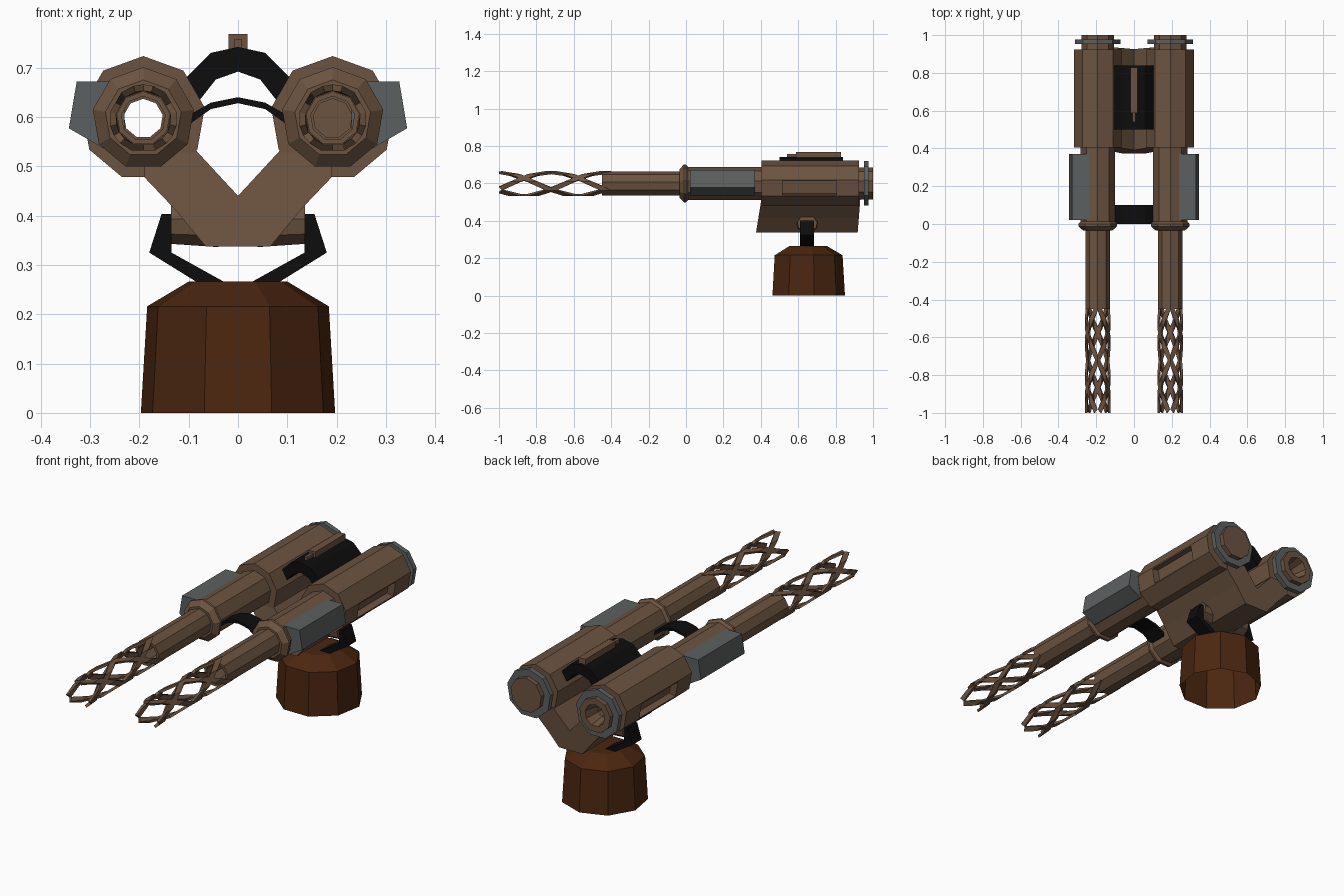
import bpy, bmesh, math

if "Cube" in bpy.data.objects:
    bpy.data.objects.remove(bpy.data.objects["Cube"])

SIDES = 9
CX, CZ = 0.192, 0.597          # barrel axis


def material(name, rgb):
    m = bpy.data.materials.new(name)
    m.diffuse_color = (*rgb, 1)
    m.use_nodes = True
    m.node_tree.nodes["Principled BSDF"].inputs["Base Color"].default_value = m.diffuse_color
    return m


BROWN = material("worn_brown", (0.150, 0.088, 0.052))
BASE = material("dark_rust_brown", (0.070, 0.019, 0.005))
GREY = material("gunmetal_grey", (0.105, 0.118, 0.115))
BLACK = material("black", (0.004, 0.004, 0.004))


def finish(name, bm, mat):
    bmesh.ops.recalc_face_normals(bm, faces=bm.faces)
    me = bpy.data.meshes.new(name)
    bm.to_mesh(me)
    bm.free()
    me.materials.append(mat)
    ob = bpy.data.objects.new(name, me)
    bpy.context.collection.objects.link(ob)
    return ob


def lathe(name, s, profile, mat, closed=True, slot=None):
    """Turn (radius, y) points round the barrel axis of side s."""
    bm = bmesh.new()
    rings = []
    for r, y in profile:
        ring = []
        for k in range(SIDES):
            a = math.tau * k / SIDES
            ring.append(bm.verts.new((s * (CX + r * math.sin(a)), y, CZ + r * math.cos(a))))
        rings.append(ring)
    n = len(rings)
    slot_face = None
    for i in range(n if closed else n - 1):
        a, b = rings[i], rings[(i + 1) % n]
        for k in range(SIDES):
            j = (k + 1) % SIDES
            f = bm.faces.new((a[k], a[j], b[j], b[k]))
            if slot == (i, k):
                slot_face = f
    if not closed:
        bm.faces.new(rings[0])
        bm.faces.new(rings[-1])
    if slot_face:
        bmesh.ops.recalc_face_normals(bm, faces=bm.faces)
        bmesh.ops.inset_individual(bm, faces=[slot_face], thickness=0.008)
        bmesh.ops.inset_individual(bm, faces=[slot_face], thickness=0.0005, depth=-0.035)
    return finish(name, bm, mat)


def prism(name, pts, y0, y1, mat, lean=None):
    """Extrude an xz outline along y; lean(y, z) may shift the ends."""
    bm = bmesh.new()
    ends = [[bm.verts.new((x, y + (lean(y, z) if lean else 0), z)) for x, z in pts] for y in (y0, y1)]
    bm.faces.new(ends[0])
    bm.faces.new(ends[1])
    for i in range(len(pts)):
        j = (i + 1) % len(pts)
        bm.faces.new((ends[0][i], ends[0][j], ends[1][j], ends[1][i]))
    return finish(name, bm, mat)


def lattice(name, s):
    """Crossing helical strips that form the open muzzle."""
    bm = bmesh.new()
    y0, step, half = -0.43, 0.097, 0.029
    for turn in (1, -1):
        for start in range(3):
            prev = None
            for i in range(7):
                a = math.tau * (start / 3 + turn * i / SIDES)
                y = y0 - step * i
                ring = []
                for r, dy in ((0.069, half), (0.069, -half), (0.056, -half), (0.056, half)):
                    yy = y + dy
                    aa = a
                    if yy < -1:       # trim the tips along the strip
                        aa = a + turn * (yy + 1) / step * math.tau / SIDES
                        yy = -1
                    ring.append(bm.verts.new((s * (CX + r * math.sin(aa)), yy, CZ + r * math.cos(aa))))
                if prev:
                    for k in range(4):
                        j = (k + 1) % 4
                        bm.faces.new((prev[k], prev[j], ring[j], ring[k]))
                else:
                    bm.faces.new(ring)
                prev = ring
            bm.faces.new(prev)
    return finish(name, bm, BROWN)


def mirrored(half):
    """Complete a left-right symmetric outline that starts and ends on x = 0."""
    return half + [(-x, z) for x, z in reversed(half) if x > 0]


# Twin guns
for s, side in ((1, "right"), (-1, "left")):
    lattice(side + "_lattice_muzzle", s)
    lathe(side + "_barrel", s, [(0.067, -0.45), (0.067, 0.0), (0.054, 0.0), (0.054, -0.45)], BROWN)
    lathe(side + "_barrel_sleeve", s, [(0.078, -0.035), (0.104, -0.012), (0.104, 0.0), (0.092, 0.012),
                                       (0.092, 0.41), (0.045, 0.41), (0.045, -0.035)], BROWN)
    lathe(side + "_receiver", s, [(0.1265, 0.405), (0.1265, 0.51), (0.1265, 0.81), (0.1265, 0.925),
                                  (0.04, 0.925), (0.04, 0.405)], BROWN, slot=(1, 2))
    if s > 0:      # this breech is shut
        lathe("right_breech_plug", s, [(0.087, 0.92), (0.087, 1.0)], BROWN, closed=False)
    else:          # this breech is open right through
        lathe("left_breech_tube", s, [(0.087, 0.92), (0.087, 1.0), (0.055, 1.0), (0.04, 0.92)], BROWN)
    lathe(side + "_breech_ring", s, [(0.122, 0.952), (0.122, 0.977), (0.08, 0.977), (0.08, 0.952)], GREY)
    prism(side + "_side_box", [(s * x, z) for x, z in
          ((0.23, 0.672), (0.327, 0.672), (0.343, 0.577), (0.27, 0.535), (0.23, 0.56))], 0.022, 0.37, GREY)

    # Yoke arm and trunnion
    prism(side + "_yoke_arm", [(s * x, z) for x, z in
          ((0.155, 0.403), (0.18, 0.325), (0.075, 0.26), (0.018, 0.26), (0.135, 0.325), (0.135, 0.403))],
          0.61, 0.685, BLACK)
    bm = bmesh.new()
    rings = []
    for x, r in ((0.04, 0.052), (0.136, 0.045)):
        rings.append([bm.verts.new((s * x, 0.648 + 1.2 * r * math.sin(math.tau * k / SIDES),
                                    0.385 + r * math.cos(math.tau * k / SIDES))) for k in range(SIDES)])
    for k in range(SIDES):
        j = (k + 1) % SIDES
        bm.faces.new((rings[0][k], rings[0][j], rings[1][j], rings[1][k]))
    bm.faces.new(rings[0])
    bm.faces.new(rings[1])
    finish(side + "_trunnion", bm, BROWN)

# V-shaped cradle, its ends leaning with height
prism("cradle", mirrored([(0, 0.44), (0.085, 0.532), (0.19, 0.53), (0.19, 0.478), (0.13, 0.415),
                          (0.065, 0.337)]), 0.375, 0.918, BROWN,
      lean=lambda y, z: 0.16 * (z - 0.34) if y < 0.6 else 0.08 * (z - 0.34))

# Bridges between the guns
prism("top_bridge", mirrored([(0, 0.742), (0.055, 0.73), (0.11, 0.675), (0.115, 0.62), (0.078, 0.634),
                              (0.045, 0.676), (0, 0.692)]), 0.50, 0.84, BLACK)
prism("front_bridge", mirrored([(0, 0.640), (0.055, 0.629), (0.12, 0.592), (0.12, 0.57), (0.055, 0.616),
                                (0, 0.628)]), 0.0, 0.10, BLACK)

# Sight rail
prism("sight_rail", [(-0.019, 0.735), (0.019, 0.735), (0.019, 0.768), (-0.019, 0.768)], 0.588, 0.828, BROWN)
prism("sight_tip", [(-0.008, 0.738), (0.008, 0.738), (0.008, 0.757), (-0.008, 0.757)], 0.54, 0.60, BROWN)

# Pedestal: nine-sided shell, open underneath
bm = bmesh.new()
rings = []
for r, z in ((0.2, 0.0), (0.187, 0.216), (0.102, 0.266)):
    rings.append([bm.verts.new((r * math.sin(math.tau * k / SIDES), 0.65 + r * math.cos(math.tau * k / SIDES), z))
                  for k in range(SIDES)])
for a, b in zip(rings, rings[1:]):
    for k in range(SIDES):
        j = (k + 1) % SIDES
        bm.faces.new((a[k], a[j], b[j], b[k]))
bm.faces.new(rings[-1])
finish("pedestal", bm, BASE)
